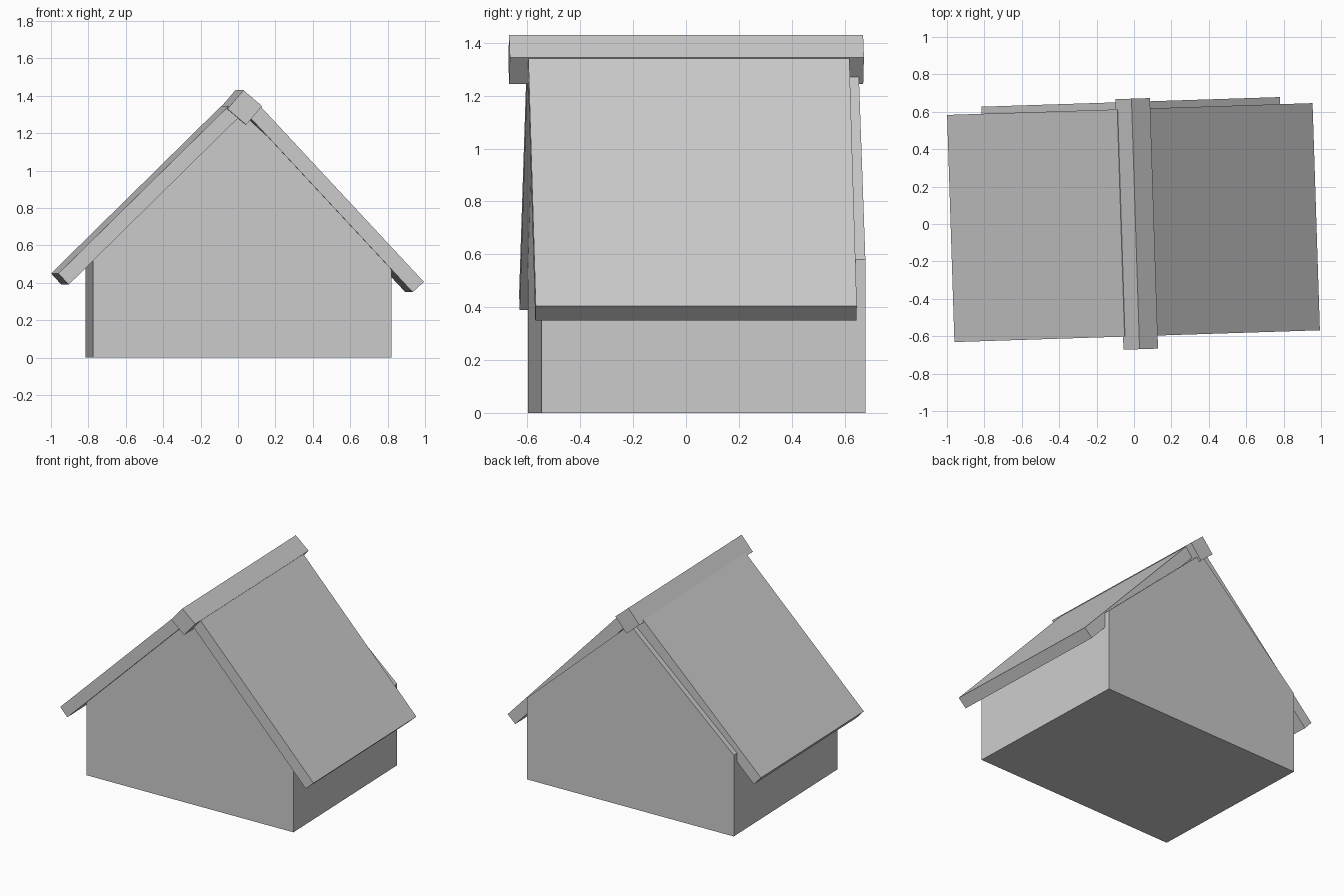
import bpy, bmesh, math
from mathutils import Matrix

if "Cube" in bpy.data.objects:
    bpy.data.objects.remove(bpy.data.objects["Cube"])

TURN = Matrix.Rotation(math.radians(1.85), 4, 'Z')  # whole house sits slightly askew


def prism(name, profile, y0, y1):
    """Extrude an (x, z) outline along y, then turn it with the house."""
    bm = bmesh.new()
    face = bm.faces.new([bm.verts.new((x, y0, z)) for x, z in profile])
    ext = bmesh.ops.extrude_face_region(bm, geom=[face])
    moved = [v for v in ext["geom"] if isinstance(v, bmesh.types.BMVert)]
    bmesh.ops.translate(bm, verts=moved, vec=(0, y1 - y0, 0))
    bmesh.ops.recalc_face_normals(bm, faces=bm.faces)
    bm.transform(TURN)
    mesh = bpy.data.meshes.new(name)
    bm.to_mesh(mesh)
    bm.free()
    obj = bpy.data.objects.new(name, mesh)
    bpy.context.collection.objects.link(obj)
    return obj


# Gabled house body
prism("house_body", [(-0.795, 0), (0.802, 0), (0.802, 0.58), (0.005, 1.305), (-0.795, 0.58)],
      -0.573, 0.653)

# Roof panels, each with its own slightly uneven pitch
prism("roof_panel_left", [(-0.98, 0.45), (-0.925, 0.39), (-0.013, 1.287), (-0.07, 1.345)],
      -0.60, 0.615)
prism("roof_panel_right", [(0.975, 0.405), (0.915, 0.35), (0.03, 1.30), (0.09, 1.355)],
      -0.60, 0.615)

# Square ridge beam set on its corner
prism("ridge_beam", [(-0.078, 1.33), (0.022, 1.245), (0.107, 1.345), (0.008, 1.43)],
      -0.67, 0.67)
